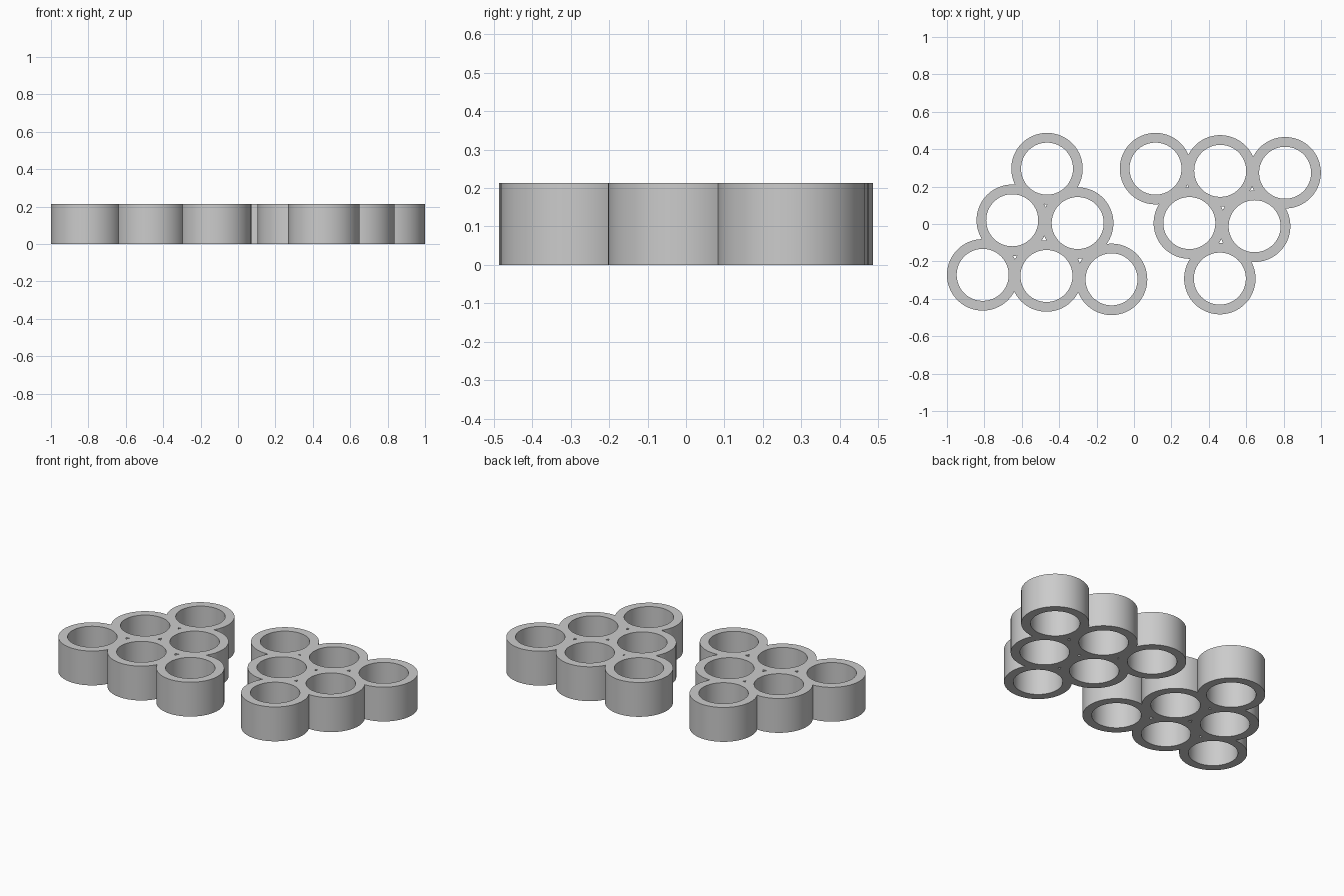
import bpy
import math

if "Cube" in bpy.data.objects:
    bpy.data.objects.remove(bpy.data.objects["Cube"], do_unlink=True)

HEIGHT = 0.213
OUTER, BORE = 0.191, 0.139
SIDES = 96

grey = bpy.data.materials.new("plain grey")
grey.use_nodes = True
colour = (0.6, 0.6, 0.6, 1)
grey.diffuse_color = colour
grey.node_tree.nodes["Principled BSDF"].inputs["Base Color"].default_value = colour

# Centres of the six tubes in each triangular holder
left_tubes = [(0.115, 0.296), (0.461, 0.284), (0.808, 0.274),
              (0.296, 0.005), (0.645, -0.012), (0.459, -0.292)]
right_tubes = [(-0.465, 0.296), (-0.651, 0.02), (-0.301, 0.005),
               (-0.809, -0.272), (-0.468, -0.278), (-0.12, -0.296)]


def cylinder(name, centre, radius, extra=0):
    bpy.ops.mesh.primitive_cylinder_add(
        vertices=SIDES, radius=radius, depth=HEIGHT + 2 * extra,
        location=(*centre, HEIGHT / 2))
    obj = bpy.context.object
    obj.name = name
    obj.data.materials.append(grey)
    return obj


def combine(body, tool, operation):
    mod = body.modifiers.new(operation.lower(), "BOOLEAN")
    mod.operation = operation
    mod.solver = "EXACT"
    mod.object = tool
    bpy.context.view_layer.objects.active = body
    bpy.ops.object.modifier_apply(modifier=mod.name)
    bpy.data.objects.remove(tool, do_unlink=True)


def tube_holder(name, centres):
    # Merge the round walls into one block
    body = cylinder(name, centres[0], OUTER)
    for c in centres[1:]:
        combine(body, cylinder("wall", c, OUTER), "UNION")
    # Bore every tube right through
    for c in centres:
        combine(body, cylinder("bore", c, BORE, 0.05), "DIFFERENCE")
    bpy.ops.object.select_all(action="DESELECT")
    body.select_set(True)
    bpy.context.view_layer.objects.active = body
    bpy.ops.object.shade_smooth_by_angle(angle=math.radians(30))


tube_holder("left_tube_holder", left_tubes)
tube_holder("right_tube_holder", right_tubes)
